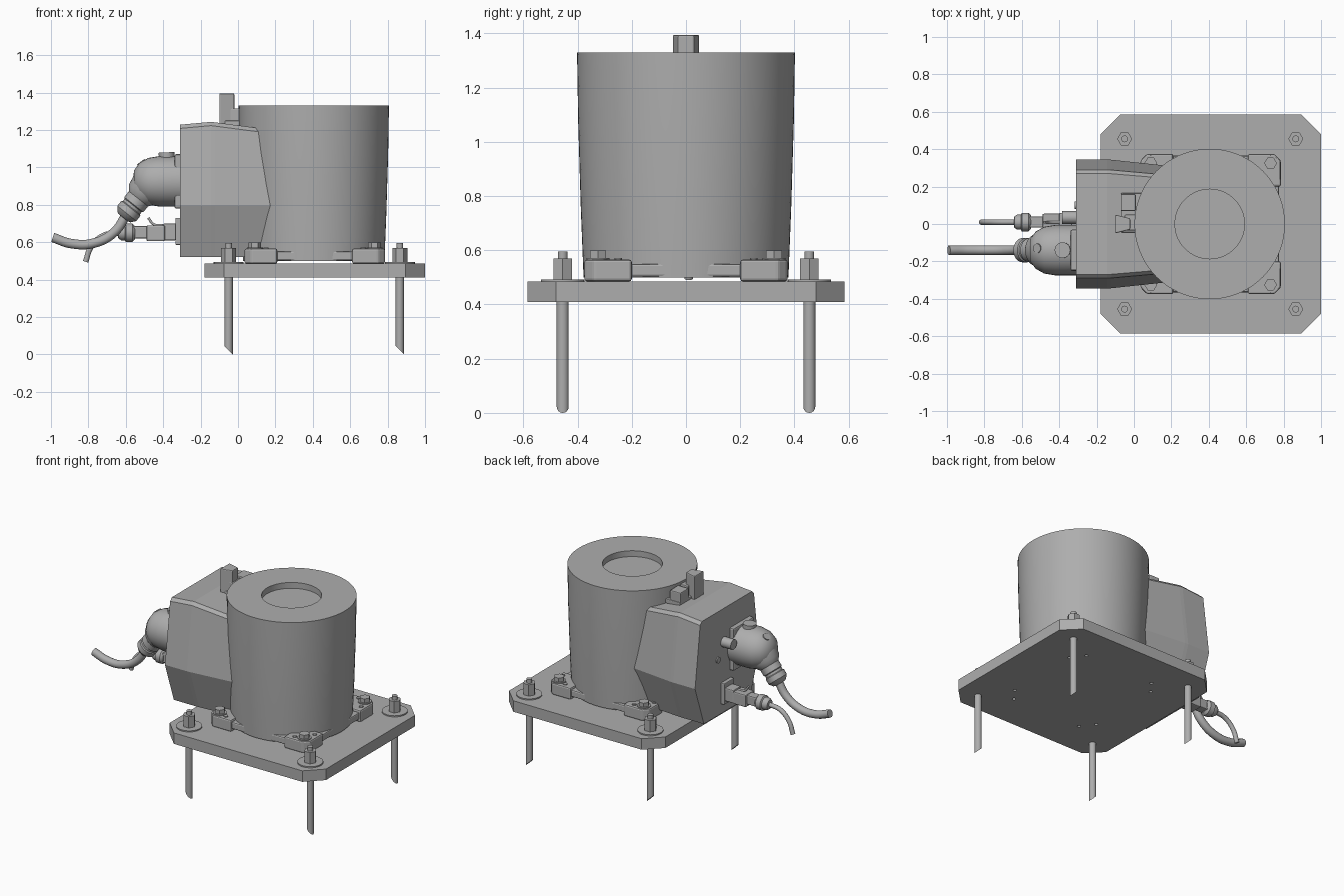
import bpy, bmesh, math
from mathutils import Vector, Matrix

cube = bpy.data.objects.get("Cube")
if cube:
    bpy.data.objects.remove(cube)

grey = bpy.data.materials.new("plain_grey")
grey.use_nodes = True
grey.diffuse_color = (0.42, 0.42, 0.42, 1)
grey.node_tree.nodes["Principled BSDF"].inputs["Base Color"].default_value = (0.42, 0.42, 0.42, 1)


def finish(name, bm, bevel=0, smooth=True):
    bmesh.ops.recalc_face_normals(bm, faces=bm.faces)
    mesh = bpy.data.meshes.new(name)
    bm.to_mesh(mesh)
    bm.free()
    mesh.materials.append(grey)
    ob = bpy.data.objects.new(name, mesh)
    bpy.context.collection.objects.link(ob)
    if bevel:
        mod = ob.modifiers.new("bevel", "BEVEL")
        mod.width, mod.segments = bevel, 2
    if smooth:
        bpy.ops.object.select_all(action="DESELECT")
        ob.select_set(True)
        bpy.context.view_layer.objects.active = ob
        bpy.ops.object.shade_smooth_by_angle(angle=math.radians(35))
    return ob


def box(name, lo, hi, bevel=0):
    lo, hi = Vector(lo), Vector(hi)
    bm = bmesh.new()
    bmesh.ops.create_cube(bm, size=1)
    bmesh.ops.scale(bm, vec=hi - lo, verts=bm.verts)
    bmesh.ops.translate(bm, vec=(lo + hi) / 2, verts=bm.verts)
    return finish(name, bm, bevel, False)


def lathe(name, start, axis, profile, sides=32):
    """Spin (radius, distance) points around an axis."""
    bm = bmesh.new()
    rings = []
    for r, d in profile:
        if r == 0:
            rings.append([bm.verts.new((0, 0, d))])
        else:
            rings.append([bm.verts.new((r * math.cos(a), r * math.sin(a), d))
                          for a in (math.tau * i / sides for i in range(sides))])
    for a, b in zip(rings, rings[1:]):
        for i in range(sides):
            j = (i + 1) % sides
            if len(a) == 1:
                bm.faces.new((a[0], b[i], b[j]))
            elif len(b) == 1:
                bm.faces.new((a[i], a[j], b[0]))
            else:
                bm.faces.new((a[i], a[j], b[j], b[i]))
    for ring in (rings[0], rings[-1]):
        if len(ring) > 1:
            bm.faces.new(ring)
    turn = Vector(axis).to_track_quat("Z", "Y").to_matrix().to_4x4()
    bm.transform(Matrix.Translation(start) @ turn)
    return finish(name, bm)


def rod(name, start, axis, radius, length, sides=24):
    return lathe(name, start, axis, [(radius, 0), (radius, length)], sides)


def prism(name, points, z0, z1, bevel=0):
    bm = bmesh.new()
    face = bm.faces.new([bm.verts.new((x, y, z0)) for x, y in points])
    top = bmesh.ops.extrude_face_region(bm, geom=[face])["geom"]
    bmesh.ops.translate(bm, vec=(0, 0, z1 - z0),
                        verts=[v for v in top if isinstance(v, bmesh.types.BMVert)])
    return finish(name, bm, bevel, False)


def chamfered(cx, hx, hy, c):
    return [(cx + sx * x, sy * y) for sx, sy, x, y in (
        (1, 1, hx, hy - c), (1, 1, hx - c, hy), (-1, 1, hx - c, hy), (-1, 1, hx, hy - c),
        (-1, -1, hx, hy - c), (-1, -1, hx - c, hy), (1, -1, hx - c, hy), (1, -1, hx, hy - c))]


def cable(name, points, radius):
    curve = bpy.data.curves.new(name, "CURVE")
    curve.dimensions = "3D"
    curve.bevel_depth, curve.bevel_resolution = radius, 5
    curve.use_fill_caps = True
    spline = curve.splines.new("BEZIER")
    spline.bezier_points.add(len(points) - 1)
    for p, co in zip(spline.bezier_points, points):
        p.co = co
        p.handle_left_type = p.handle_right_type = "AUTO"
    curve.materials.append(grey)
    ob = bpy.data.objects.new(name, curve)
    bpy.context.collection.objects.link(ob)


# Ground plate with small drilled holes
CX = 0.41
plate = prism("ground_plate", chamfered(CX, 0.59, 0.585, 0.105), 0.41, 0.485)
bm = bmesh.new()
for sx in (-1, 1):
    for sy in (-1, 1):
        for dx, dy in ((0.26, 0.345), (0.325, 0.26)):
            bmesh.ops.create_cone(bm, cap_ends=True, segments=12, radius1=0.011, radius2=0.011,
                                  depth=0.06, matrix=Matrix.Translation((CX + sx * dx, sy * dy, 0.41)))
drill = finish("hole_cutter", bm)
drill.hide_render = True
drill.hide_set(True)
cut = plate.modifiers.new("holes", "BOOLEAN")
cut.operation, cut.object = "DIFFERENCE", drill

# Anchor rods with slanted tips, washers and nuts
for x in (-0.05, 0.865):
    for y in (-0.455, 0.455):
        anchor = rod("anchor_rod", (x, y, 0), (0, 0, 1), 0.022, 0.56)
        for v in anchor.data.vertices:
            if v.co.z < 0.1:
                v.co.z = x + 0.022 - v.co.x
        rod("anchor_tip", (x, y, 0.55), (0, 0, 1), 0.018, 0.045)
        rod("washer", (x, y, 0.485), (0, 0, 1), 0.08, 0.008, 32)
        rod("anchor_nut", (x, y, 0.49), (0, 0, 1), 0.04, 0.08, 6)

# Base flange with corner feet and bolts
prism("base_flange", chamfered(CX, 0.365, 0.365, 0.04), 0.503, 0.55, 0.008)
for sx in (-1, 1):
    for sy in (-1, 1):
        foot = [(0.375, 0.2), (0.375, 0.34), (0.34, 0.375), (0.2, 0.375), (0.2, 0.3), (0.3, 0.2)]
        prism("corner_foot", [(CX + sx * x, sy * y) for x, y in foot], 0.485, 0.566, 0.01)
        rod("bolt_washer", (CX + sx * 0.32, sy * 0.325, 0.56), (0, 0, 1), 0.043, 0.012)
        rod("foot_bolt", (CX + sx * 0.32, sy * 0.325, 0.565), (0, 0, 1), 0.034, 0.034, 6)
        rod("foot_pin", (CX + sx * 0.26, sy * 0.345, 0.56), (0, 0, 1), 0.014, 0.012, 12)
        rod("foot_pin", (CX + sx * 0.345, sy * 0.25, 0.56), (0, 0, 1), 0.014, 0.012, 12)

# Tapered drum with recessed top
lathe("drum", (0.405, 0, 0), (0, 0, 1),
      [(0.378, 0.5), (0.388, 0.75), (0.398, 1.08), (0.402, 1.33),
       (0.186, 1.33), (0.186, 1.29), (0, 1.29)], 72)

# Side housing lofted along x: widest at mid height
bm = bmesh.new()
rings = []
for x, k, top in ((-0.31, 1, 1.228), (-0.145, 1, 1.243), (-0.12, 0.995, 1.24), (0.3, 0.865, 1.185)):
    half = [(0.25, 0.52), (0.345, 0.795), (0.29, top - 0.02), (0.27, top)]
    outline = half + [(-y, z) for y, z in reversed(half)]
    rings.append([bm.verts.new((x, y * k, z)) for y, z in outline])
for a, b in zip(rings, rings[1:]):
    for i in range(len(a)):
        j = (i + 1) % len(a)
        bm.faces.new((a[i], a[j], b[j], b[i]))
bm.faces.new(rings[0])
bm.faces.new(rings[-1])
finish("side_housing", bm, smooth=False)

# Bracket on top of the housing
box("bracket_base", (-0.07, -0.045, 1.22), (0.04, 0.165, 1.25), 0.005)
box("bracket_block", (-0.07, 0.07, 1.23), (0.01, 0.16, 1.315), 0.006)
box("bracket_bridge", (-0.05, -0.035, 1.23), (0.04, 0.05, 1.315), 0.006)
prism("bracket_post", [(-0.1, -0.05), (-0.02, -0.03), (-0.02, 0.03), (-0.1, 0.05)], 1.23, 1.395, 0.006)

# Power connector: mounting plate, elbow body, gland and thick cable
PY = -0.14
box("power_mount", (-0.34, PY - 0.11, 0.78), (-0.3, PY + 0.11, 1.07), 0.01)
lathe("power_body", (-0.31, PY, 0.925), (-1, 0, 0),
      [(0.135, 0), (0.135, 0.11), (0.125, 0.17), (0.1, 0.215), (0.06, 0.245), (0, 0.255)])
rod("power_cap", (-0.38, PY, 1.03), (-0.05, 0, 1), 0.042, 0.05)
rod("power_screw", (-0.49, PY + 0.01, 0.99), (-0.6, 0, 0.8), 0.025, 0.05)
lathe("power_gland", (-0.47, PY, 0.91), (-0.62, 0, -0.78),
      [(0.1, 0), (0.088, 0.07), (0.065, 0.1), (0.065, 0.14), (0.058, 0.145), (0.058, 0.16),
       (0.065, 0.165), (0.065, 0.2), (0.045, 0.225), (0.03, 0.23)])
cable("power_cable", [(-0.59, PY, 0.76), (-0.66, PY, 0.655), (-0.77, PY, 0.595),
                      (-0.89, PY, 0.592), (-0.99, PY, 0.625)], 0.026)

# Signal connector: flange, blocks, latch, gland and thin cable
SY, SZ = 0.01, 0.655
box("signal_flange", (-0.335, SY - 0.055, 0.585), (-0.3, SY + 0.055, 0.73), 0.006)
box("signal_socket", (-0.4, SY - 0.035, 0.61), (-0.33, SY + 0.05, 0.7), 0.008)
box("signal_plug", (-0.49, SY - 0.045, 0.605), (-0.39, SY + 0.045, 0.69), 0.008)
box("signal_neck", (-0.57, SY - 0.03, 0.62), (-0.48, SY + 0.03, 0.685), 0.008)
cable("signal_latch", [(-0.4, SY, 0.69), (-0.45, SY, 0.695), (-0.48, SY, 0.73)], 0.007)
lathe("signal_gland", (-0.55, SY, SZ - 0.005), (-1, 0, 0),
      [(0.035, 0), (0.05, 0.015), (0.05, 0.05), (0.04, 0.055), (0.04, 0.075), (0.03, 0.09), (0.018, 0.092)])
cable("signal_cable", [(-0.63, SY, 0.65), (-0.72, SY, 0.635), (-0.785, SY, 0.575), (-0.815, SY, 0.495)], 0.015)

# Small port and plug on the housing end
rod("end_port", (-0.3, 0.035, 1.0), (-1, 0, 0), 0.034, 0.085)
rod("end_plug", (-0.3, 0.1, 0.9), (-1, 0, 0), 0.02, 0.018)
